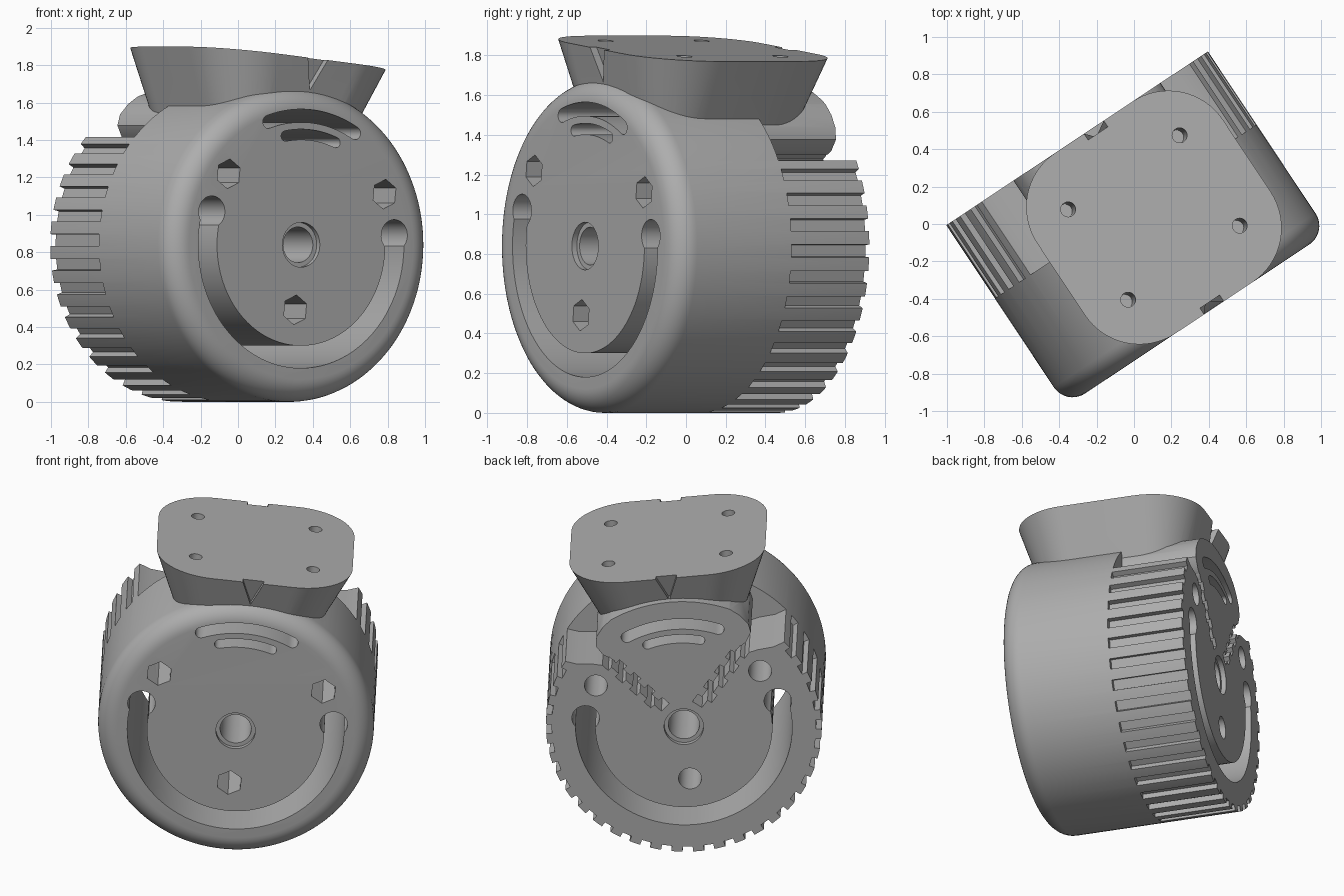
import bpy, bmesh, math
from math import sin, cos, radians, pi
from mathutils import Matrix

default = bpy.data.objects.get("Cube")
if default:
    bpy.data.objects.remove(default, do_unlink=True)

R, FRONT, BACK, STEP = 0.84, -0.61, 0.55, 0.08   # drum radius, y of front, back and gear edge

grey = bpy.data.materials.new("mid_grey")
grey.use_nodes = True
grey.diffuse_color = (0.42, 0.42, 0.42, 1)
grey.node_tree.nodes["Principled BSDF"].inputs["Base Color"].default_value = grey.diffuse_color


def loft(name, rings):
    """Closed solid through a list of equal-length rings of points."""
    bm = bmesh.new()
    loops = [[bm.verts.new(p) for p in ring] for ring in rings]
    for a, b in zip(loops, loops[1:]):
        n = len(a)
        for i in range(n):
            bm.faces.new((a[i], a[(i + 1) % n], b[(i + 1) % n], b[i]))
    bm.faces.new(loops[0])
    bm.faces.new(loops[-1])
    bmesh.ops.recalc_face_normals(bm, faces=bm.faces)
    mesh = bpy.data.meshes.new(name)
    bm.to_mesh(mesh)
    bm.free()
    mesh.materials.append(grey)
    obj = bpy.data.objects.new(name, mesh)
    bpy.context.collection.objects.link(obj)
    return obj


def prism(name, outline, y0=-0.8, y1=0.8):
    return loft(name, [[(x, y, z) for x, z in outline] for y in (y0, y1)])


def circle(r, n, cx=0, cz=0, start=0):
    return [(cx + r * sin(start + 2 * pi * i / n), cz + r * cos(start + 2 * pi * i / n))
            for i in range(n)]


def polar(r, deg):
    return r * sin(radians(deg)), r * cos(radians(deg))


def arc_slot(r, half, a0, a1, n=48):
    """Curved slot outline with round ends, angles measured from the top."""
    steps = [a0 + (a1 - a0) * i / n for i in range(n + 1)]
    pts = [polar(r + half, a) for a in steps]
    for angle, sweep in ((a1, 1), (a0, -1)):
        cx, cz = polar(r, angle)
        for k in range(1, 8):
            t = angle + (180 * k / 8 if sweep > 0 else 180 + 180 * k / 8)
            dx, dz = polar(half, t)
            pts.append((cx + dx, cz + dz))
        if sweep > 0:
            pts += [polar(r - half, a) for a in reversed(steps)]
    return pts


def combine(target, tool, operation="DIFFERENCE"):
    mod = target.modifiers.new("bool", "BOOLEAN")
    mod.operation, mod.solver, mod.object = operation, "EXACT", tool
    bpy.context.view_layer.objects.active = target
    bpy.ops.object.modifier_apply(modifier=mod.name)
    bpy.data.objects.remove(tool, do_unlink=True)


# Drum with a rounded front rim
fillet = 0.12
profile = [(R, BACK)] + [(R - fillet + fillet * cos(t), FRONT + fillet - fillet * sin(t))
                         for t in (pi / 2 * i / 10 for i in range(11))]
drum = loft("wheel_housing", [[(x, y, z) for x, z in circle(r, 128)] for r, y in profile])

# Gear grooves around the rear half
teeth = 40
for i in range(teeth):
    a = 360 * (i + 0.5) / teeth
    if 54 < a < 306:
        p, q = radians(a), radians(a + 90)
        box = [(r * sin(p) + w * sin(q), r * cos(p) + w * cos(q))
               for r, w in ((0.805, -0.03), (0.9, -0.035), (0.9, 0.035), (0.805, 0.03))]
        combine(drum, prism("groove", box, STEP, 0.7))

# Rear pockets either side of the fan, and the toothed gaps leading to them
pocket = [(.37, .48), (.44, .53), (.475, .59), (.465, .65), (.42, .71), (.36, .76), (.36, .95),
          (1, .95), (1, .53), (.68, .51), (.6, .48), (.5, .47), (.42, .45)]
wave = []
for i in range(8):
    w = 0.05 if i % 2 else 0.02
    s = 0.17 + 0.06 * i
    wave += [(s, w), (s + 0.06, w)]
band = [(s, w) for s, w in wave] + [(s, w - 0.07) for s, w in reversed(wave)]
c, d = sin(radians(40)), cos(radians(40))
gap = [(s * c + w * d, s * d - w * c) for s, w in band]
for side in (1, -1):
    for outline in (pocket, gap):
        combine(drum, prism("cut", [(side * x, z) for x, z in outline], STEP, 0.7))


# Flared mounting plate on top
def rounded_rect(hx, hy, r, z):
    pts = []
    for k, (sx, sy) in enumerate(((1, 1), (-1, 1), (-1, -1), (1, -1))):
        for i in range(17):
            t = pi / 2 * (k + i / 16)
            pts.append((sx * (hx - r) + r * cos(t), sy * (hy - r) + r * sin(t) - 0.03, z))
    return pts


plate = loft("mount", [rounded_rect(0.43, 0.46, 0.25, 0.6), rounded_rect(0.6, 0.58, 0.35, 1.0)])

# Triangular alignment notches, front and back
for side in (1, -1):
    tri = [(-0.075, 1.03), (0.075, 1.03), (0, 0.83)]
    notch = prism("notch", tri, -0.03 + side * 0.54, side * 0.9)
    for v in notch.data.vertices:
        v.co.y -= side * 0.3 * (1 - v.co.z)
    combine(plate, notch)

# Screw holes in the plate
for x in (-0.36, 0.36):
    for y in (-0.32, 0.26):
        combine(plate, loft("screw", [[(x + a, y + b, z) for a, b in circle(0.04, 24)]
                                      for z in (0.8, 1.1)]))
combine(drum, plate, "UNION")

# Curved slots running right through
for r, half, a0, a1 in ((0.69, 0.035, -24, 24), (0.59, 0.028, -16, 16), (0.6, 0.06, 79, 281)):
    combine(drum, prism("slot", arc_slot(r, half, a0, a1)))
for angle in (79, -79):
    combine(drum, prism("keyhole", circle(0.084, 32, *polar(0.6, angle))))

# Axle bore with shallow counterbores
combine(drum, prism("bore", circle(0.095, 48)))
for y0, y1 in ((-0.8, FRONT + 0.03), (BACK - 0.03, 0.8)):
    combine(drum, prism("counterbore", circle(0.12, 48), y0, y1))

# Bolt holes: hexagonal at the front, round at the back
for r, angle in ((0.6, 57), (0.6, -57), (0.35, 180)):
    x, z = polar(r, angle)
    combine(drum, prism("hex", circle(0.08, 6, x, z), -0.8, -0.1))
    combine(drum, prism("bolt", circle(0.07, 32, x, z), -0.2, 0.8))

# Place: roll about the axle, turn, and lift to the floor
drum.data.transform(Matrix.Translation((0, 0, R)) @ Matrix.Rotation(radians(33.6), 4, "Z")
                    @ Matrix.Rotation(radians(6.2), 4, "Y"))
bpy.ops.object.select_all(action="DESELECT")
drum.select_set(True)
bpy.context.view_layer.objects.active = drum
bpy.ops.object.shade_smooth_by_angle(angle=radians(30))
